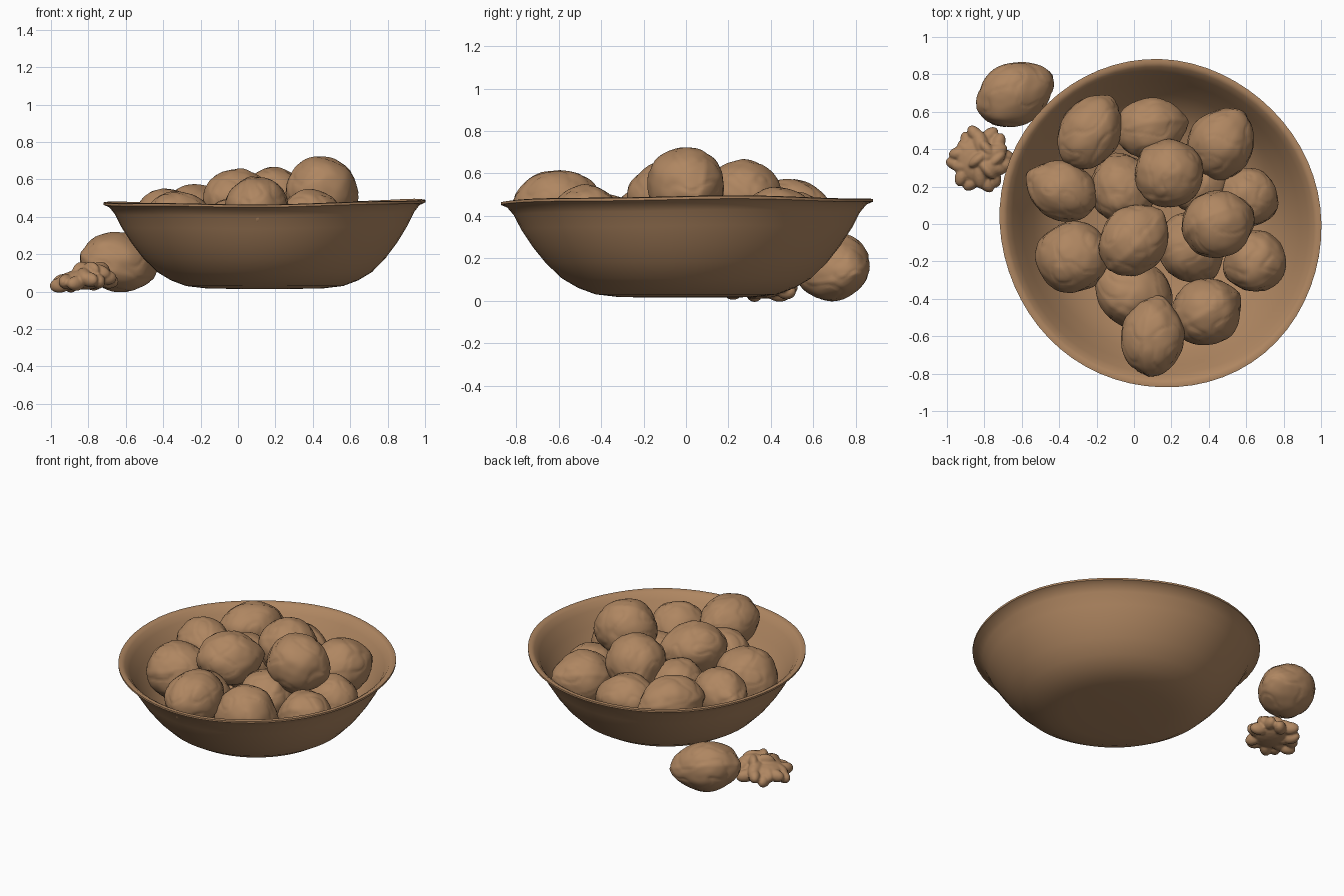
import bpy, bmesh, math, random
from mathutils import Vector, Euler, noise

if "Cube" in bpy.data.objects:
    bpy.data.objects.remove(bpy.data.objects["Cube"])
random.seed(4)

brown = bpy.data.materials.new("walnut brown")
brown.use_nodes = True
COLOR = (0.43, 0.24, 0.12, 1)
brown.diffuse_color = COLOR
brown.node_tree.nodes["Principled BSDF"].inputs["Base Color"].default_value = COLOR


def finish(bm, name, angle=50):
    """Turn a bmesh into a smooth shaded brown object."""
    bmesh.ops.recalc_face_normals(bm, faces=bm.faces)
    mesh = bpy.data.meshes.new(name)
    bm.to_mesh(mesh)
    bm.free()
    obj = bpy.data.objects.new(name, mesh)
    bpy.context.collection.objects.link(obj)
    mesh.materials.append(brown)
    bpy.ops.object.select_all(action="DESELECT")
    obj.select_set(True)
    bpy.context.view_layer.objects.active = obj
    bpy.ops.object.shade_smooth_by_angle(angle=math.radians(angle))
    return obj


# Bowl: a lathed wall, slightly oval on the diagonal, with an uneven hand-made rim
def bowl():
    profile = [(0.15, 0.014), (0.32, 0.018), (0.42, 0.03), (0.50, 0.06), (0.575, 0.105),
               (0.65, 0.18), (0.71, 0.258), (0.765, 0.345), (0.80, 0.415), (0.83, 0.452),
               (0.86, 0.465), (0.86, 0.477), (0.84, 0.48), (0.82, 0.468), (0.79, 0.43),
               (0.745, 0.35), (0.68, 0.25), (0.61, 0.165), (0.48, 0.08), (0.25, 0.045)]
    bm = bmesh.new()
    steps = 64
    rings = []
    for r, z in profile:
        ring = []
        for i in range(steps):
            a = math.tau * i / steps
            lift = max(0, z - 0.1) / 0.38
            wave = 0.009 * math.cos(a - 0.6) + 0.006 * math.cos(2 * a) + 0.003 * math.sin(5 * a)
            wobble = 1 - 0.017 * math.sin(2 * a) + 0.003 * math.sin(5 * a) * lift
            ring.append(bm.verts.new((0.142 + r * wobble * math.cos(a),
                                      0.002 + r * 1.02 * wobble * math.sin(a),
                                      z + wave * lift)))
        rings.append(ring)
    for low, high in zip(rings, rings[1:]):
        for i in range(steps):
            j = (i + 1) % steps
            bm.faces.new((low[i], low[j], high[j], high[i]))
    bm.faces.new(rings[0])
    bm.faces.new(rings[-1])
    finish(bm, "bowl")


# Nut: a sphere drawn out to a blunt tip, with a faint seam and dimpled shell
def nut(name, center, radii, yaw, pitch=0, roll=0, tip=0.17):
    bm = bmesh.new()
    bmesh.ops.create_icosphere(bm, subdivisions=5, radius=1)
    turn = Euler([math.radians(d) for d in (roll, pitch, yaw)]).to_matrix()
    seed = Vector((random.uniform(0, 50), random.uniform(0, 50), 0))
    for v in bm.verts:
        p = v.co.copy()
        front = max(p.x, 0)
        seam = 0.02 * math.exp(-(p.z / 0.1) ** 2)
        dimples = 0.05 * noise.noise(p * 1.6 + seed) + 0.015 * noise.noise(p * 3.5 + seed)
        crease = -0.025 * max(0, 0.1 - abs(noise.noise(p * 1.5 - seed))) / 0.1
        q = p * (1.02 + seam + dimples + crease)
        narrow = 1 - tip * front ** 2
        q.x += 0.04 * front ** 6
        q.y *= narrow
        q.z *= narrow
        v.co = Vector(center) + turn @ Vector([q[i] * radii[i] for i in range(3)])
    finish(bm, name)


# Walnut kernel: chunky curled lobes fanned around a core and fused together
def kernel():
    bm = bmesh.new()

    def blob(pos, size, yaw, pitch):
        made = bmesh.ops.create_icosphere(bm, subdivisions=3, radius=1)["verts"]
        turn = Euler((0, pitch, yaw)).to_matrix()
        for v in made:
            v.co = Vector(pos) + turn @ Vector([v.co[i] * size[i] for i in range(3)])

    core = Vector((-0.82, 0.345, 0.065))
    blob(core, (0.13, 0.13, 0.055), 0, 0)
    lobes = 6
    for i in range(lobes):
        a = math.tau * i / lobes + 0.45
        out = Vector((math.cos(a), math.sin(a), 0))
        side = Vector((-out.y, out.x, 0))
        reach = 0.122 + 0.01 * math.sin(i * 2.3)
        high = 0.025 * math.cos(a)
        blob(core + out * reach * 0.55 + Vector((0, 0, 0.015 + high)),
             (0.09, 0.045, 0.05), a + 0.35 * math.sin(i * 1.7), 0.1)
        for s in (-1, 1):
            blob(core + out * reach + side * s * 0.036 + Vector((0, 0, high * 0.5 + s * 0.01 - 0.01)),
                 (0.058, 0.036, 0.04), a + s * 0.75, 0.1)
    for i in range(4):
        a = math.tau * i / 4
        blob(core + Vector((0.035 + 0.05 * math.cos(a), 0.055 * math.sin(a), 0.05)),
             (0.06, 0.03, 0.045), a + 0.7, 0.1)
    obj = finish(bm, "walnut_kernel", 60)
    fuse = obj.modifiers.new("fuse", "REMESH")
    fuse.mode = "VOXEL"
    fuse.voxel_size = 0.007
    fuse.use_smooth_shade = True
    soften = obj.modifiers.new("soften", "SMOOTH")
    soften.iterations = 2


bowl()
# Position, half sizes, yaw, pitch and roll of each nut in the bowl
heap = [
    ((-0.235, 0.49, 0.41), (0.205, 0.16, 0.165), 62, 0, 20),
    ((0.09, 0.515, 0.36), (0.185, 0.15, 0.16), 10, 5, 80),
    ((0.465, 0.43, 0.36), (0.195, 0.175, 0.17), 55, -10, 30),
    ((-0.385, 0.18, 0.39), (0.19, 0.155, 0.155), 155, 0, 25),
    ((-0.06, 0.19, 0.34), (0.19, 0.18, 0.17), 110, 20, 60),
    ((0.185, 0.275, 0.48), (0.19, 0.18, 0.175), 130, 35, 15),
    ((0.00, -0.085, 0.49), (0.20, 0.16, 0.175), 48, 0, 100),
    ((0.45, 0.00, 0.54), (0.19, 0.18, 0.18), 20, 10, 70),
    ((0.61, 0.14, 0.28), (0.16, 0.155, 0.16), -30, 20, 0),
    ((0.645, -0.20, 0.31), (0.165, 0.165, 0.16), 200, 10, 40),
    ((0.305, -0.13, 0.32), (0.19, 0.17, 0.17), -60, 0, 60),
    ((-0.33, -0.175, 0.35), (0.195, 0.19, 0.18), 160, 20, 10),
    ((-0.005, -0.37, 0.32), (0.21, 0.185, 0.175), 150, 0, 50),
    ((0.39, -0.468, 0.35), (0.19, 0.19, 0.175), 30, 15, 90),
    ((0.10, -0.60, 0.45), (0.205, 0.165, 0.165), 85, 0, 75),
    ((0.36, 0.21, 0.26), (0.16, 0.15, 0.15), 40, 0, 30),
]
for i, (center, radii, yaw, pitch, roll) in enumerate(heap):
    nut(f"bowl_nut_{i + 1}", center, radii, yaw, pitch, roll)

# Loose nut and opened kernel beside the bowl
nut("loose_nut", (-0.635, 0.695, 0.158), (0.21, 0.17, 0.152), 25, 8, 25, 0.18)
kernel()
